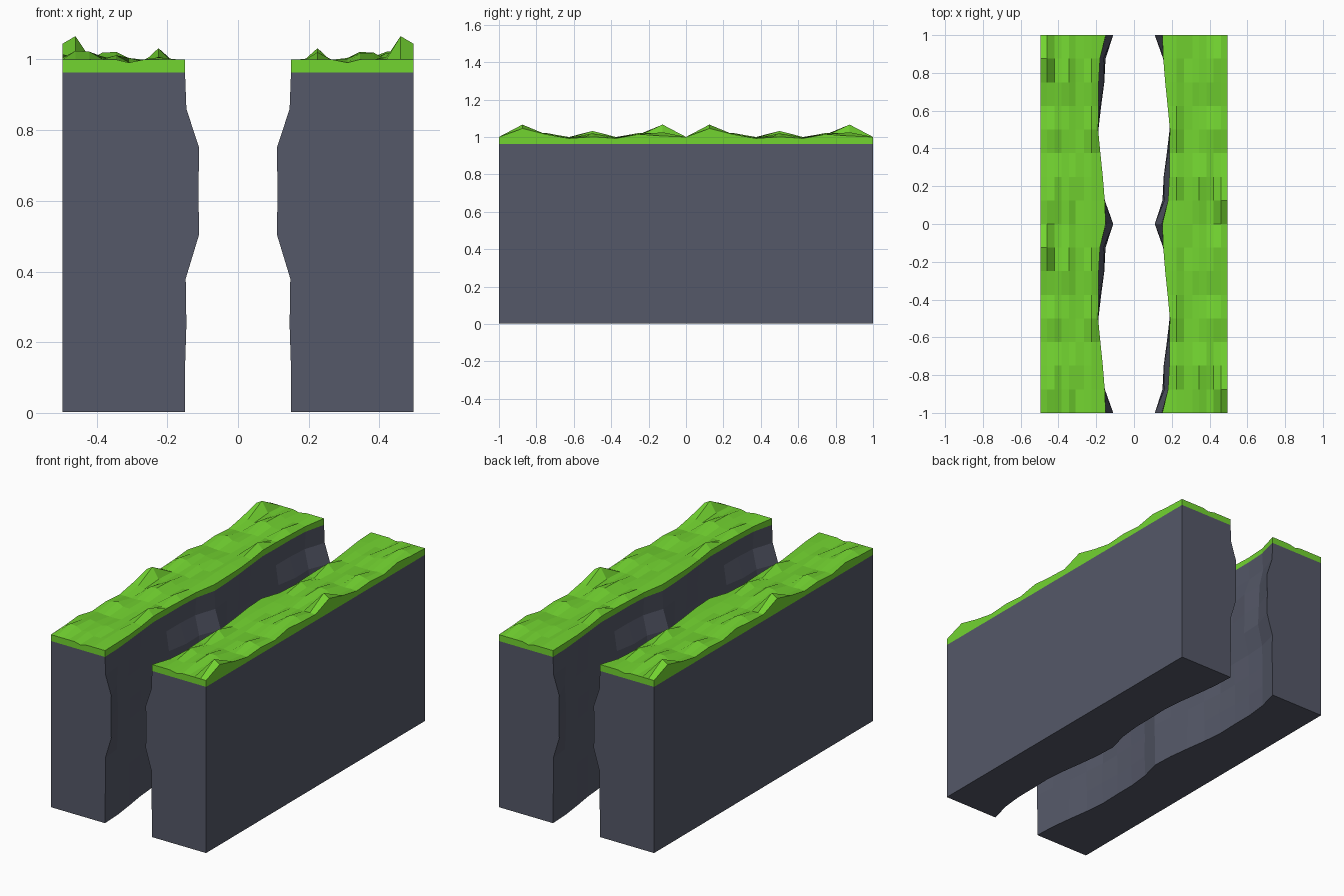
import bpy, bmesh, math, random

if "Cube" in bpy.data.objects:
    bpy.data.objects.remove(bpy.data.objects["Cube"])

random.seed(4)

# One 1-unit tile, 8 rows along y, repeated twice
GRASS_EDGE = [.15, .18, .187, .187, .19, .178, .165, .155]   # lip of the channel
ROCK_EDGE = [.11, .15, .155, .17, .186, .175, .165, .15]     # furthest rock bulge
WALL_Z = [0.003, .125, .25, .38, .505, .625, .75, .86, .963]
BULGE = [0, 0, .1, .05, 1, .95, 1, .1, 0]
OUTER = .496
COLS = [.225, .265, .31, .345, .385, .42, .46, OUTER]
ROW_CAP = [1.0, 1.065, 1.03, 1.0, 1.03, 1.0, 1.02, 1.04]
COL_CAP = [1.005, 1.03, 1.0, 1.005, 1.03, 1.02, 1.025, 1.03, 1.015]


def material(name, rgb):
    m = bpy.data.materials.new(name)
    m.diffuse_color = (*rgb, 1)
    m.use_nodes = True
    m.node_tree.nodes["Principled BSDF"].inputs["Base Color"].default_value = m.diffuse_color
    return m


rock_mat = material("rock", (.09, .098, .138))
grass_mat = material("grass", (.17, .66, .03))


def rock_section(k):
    pts = []
    for z, w in zip(WALL_Z, BULGE):
        edge = GRASS_EDGE[k] + w * (ROCK_EDGE[k] - GRASS_EDGE[k])
        if k and 0 < z < .9:
            edge += random.uniform(0, .012)
        pts.append((edge, z))
    return pts + [(OUTER, .963), (OUTER, .003)]


def grass_section(k):
    pts = [(GRASS_EDGE[k], .963)]
    for i, x in enumerate([GRASS_EDGE[k]] + COLS):
        cap = min(ROW_CAP[k], COL_CAP[i])
        z = .988 + random.uniform(.25, 1) * (cap - .988)
        if k == 0:
            z = .991 if i == 3 else 1.0
        if k == 1 and i >= 7:                # tall tuft on the outer rim
            z = 1.066 if i == 7 else 1.045
        if k == 4 and i == 1:                # small tuft near the channel
            z = 1.032
        pts.append((x, z))
    return pts + [(OUTER, .963)]


def loft(name, section, mat):
    tile = [section(k) for k in range(8)]
    bm = bmesh.new()
    rows = [[bm.verts.new((x, -1 + j / 8, z)) for x, z in tile[j % 8]]
            for j in range(17)]
    n = len(rows[0])
    for a, b in zip(rows, rows[1:]):
        for i in range(n):
            q = (i + 1) % n
            bm.faces.new((a[i], a[q], b[q], b[i]))
    bm.faces.new(rows[0])
    bm.faces.new(rows[-1])
    bmesh.ops.recalc_face_normals(bm, faces=bm.faces)
    me = bpy.data.meshes.new(name)
    bm.to_mesh(me)
    bm.free()
    me.materials.append(mat)
    # Right bank, and the same bank turned half round for the left
    for side, angle in (("right", 0), ("left", math.pi)):
        ob = bpy.data.objects.new(f"{name}_{side}", me)
        ob.rotation_euler.z = angle
        bpy.context.collection.objects.link(ob)


loft("rock_bank", rock_section, rock_mat)
loft("grass_top", grass_section, grass_mat)
